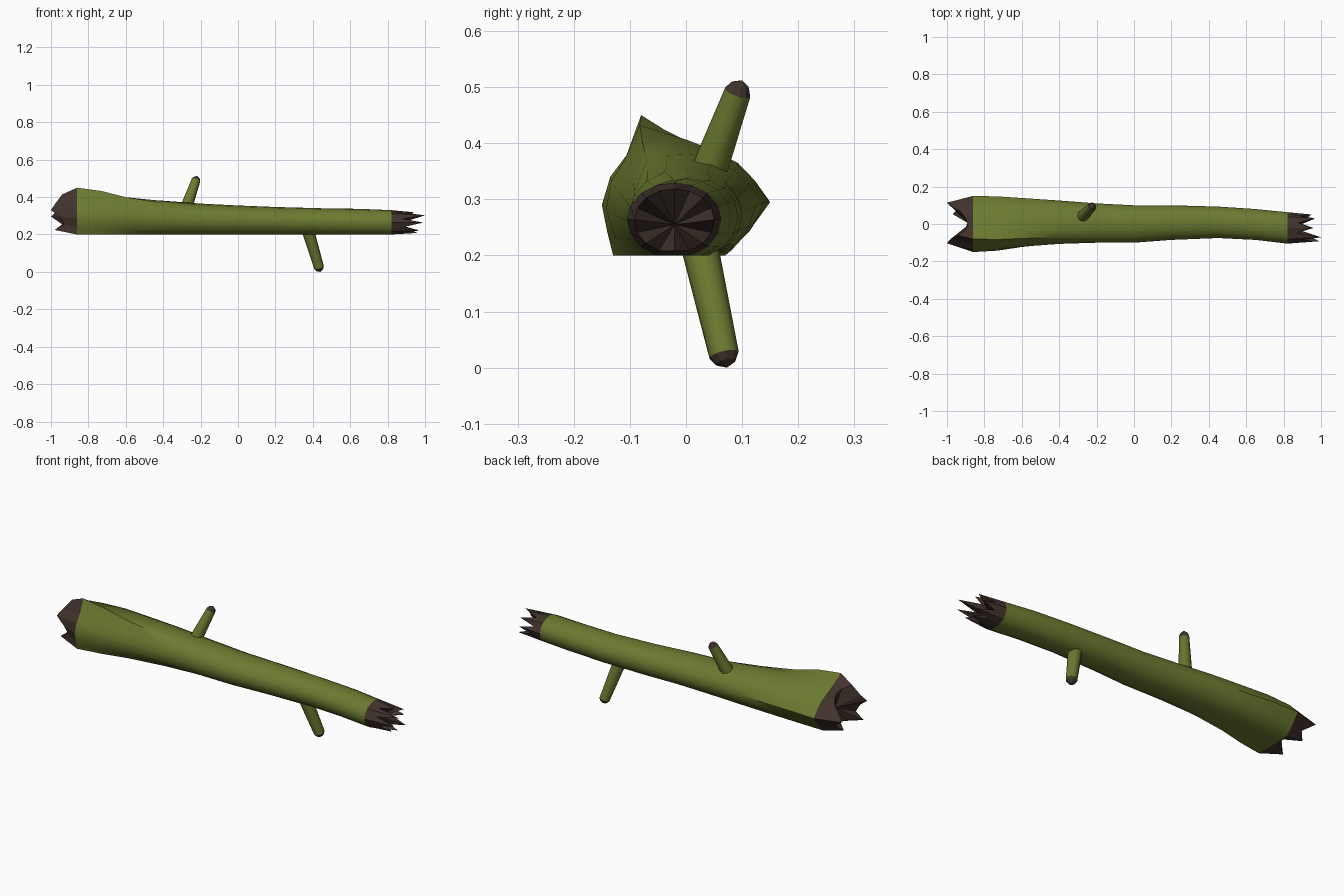
import bpy, bmesh
from math import sin, cos, pi
from mathutils import Vector

cube = bpy.data.objects.get("Cube")
if cube:
    bpy.data.objects.remove(cube)


def material(name, colour):
    mat = bpy.data.materials.new(name)
    mat.use_nodes = True
    mat.diffuse_color = colour
    bsdf = next(n for n in mat.node_tree.nodes if n.type == 'BSDF_PRINCIPLED')
    bsdf.inputs["Base Color"].default_value = colour
    bsdf.inputs["Roughness"].default_value = 0.9
    return mat


BARK = material("mossy green bark", (0.15, 0.195, 0.03, 1))
WOOD = material("dark broken wood", (0.053, 0.033, 0.026, 1))
SIDES = 16


def loft(name, rings, start, end, dark_bands):
    """Closed skin through rings, with a hub point at each end."""
    bm = bmesh.new()
    loops = [[bm.verts.new(p) for p in ring] for ring in rings]
    n = len(rings[0])
    for band, (a, b) in enumerate(zip(loops, loops[1:])):
        for i in range(n):
            j = (i + 1) % n
            f = bm.faces.new((a[i], a[j], b[j], b[i]))
            f.material_index = int(band in dark_bands)
    for hub, loop in ((start, loops[0]), (end, loops[-1])):
        v = bm.verts.new(hub)
        for i in range(n):
            f = bm.faces.new((v, loop[i], loop[(i + 1) % n]))
            f.material_index = 1
    bmesh.ops.recalc_face_normals(bm, faces=bm.faces[:])
    mesh = bpy.data.meshes.new(name)
    bm.to_mesh(mesh)
    bm.free()
    obj = bpy.data.objects.new(name, mesh)
    bpy.context.scene.collection.objects.link(obj)
    mesh.materials.append(BARK)
    mesh.materials.append(WOOD)
    bpy.ops.object.select_all(action='DESELECT')
    obj.select_set(True)
    bpy.context.view_layer.objects.active = obj
    bpy.ops.object.shade_smooth_by_angle(angle=0.75)
    for f in mesh.polygons:      # splintered wood stays faceted
        if f.material_index:
            f.use_smooth = False
    return obj


# Uneven outline (y, z) of the flared root end
root = [(.15, .295), (.12, .33), (.09, .36), (.04, .385), (0, .405), (-.04, .425),
        (-.08, .45), (-.105, .38), (-.135, .34), (-.15, .29), (-.14, .24),
        (-.13, .2), (-.06, .2), (.01, .2), (.07, .2), (.11, .24)]

# Trunk stations: x, front y, back y, top z, share of the root outline
stations = [(-.86, -.15, .15, .45, 1), (-.73, -.13, .14, .41, .75),
            (-.6, -.11, .13, .385, .45), (-.4, -.1, .12, .375, .18),
            (-.2, -.1, .11, .365, 0), (0, -.1, .1, .355, 0),
            (.2, -.085, .1, .347, 0), (.45, -.075, .093, .34, 0),
            (.65, -.085, .08, .337, 0), (.82, -.105, .063, .33, 0)]


def section(x, front, back, top, share):
    ring = []
    for i in range(SIDES):
        t = 2 * pi * i / SIDES
        y = (front + back) / 2 + (back - front) / 2 * cos(t)
        mid = (top + .2) / 2
        z = max(.2, mid + (top - mid) * sin(t) * (1 if sin(t) > 0 else 1.08))
        ring.append(Vector((x, y, z)).lerp(Vector((x, *root[i])), share))
    return ring


def teeth(ring, tips, scale, centre):
    """Copy a ring, pulled inwards, with each point moved out to its own x."""
    return [Vector((x, centre[1] + (p.y - centre[1]) * scale,
                    centre[2] + (p.z - centre[2]) * scale))
            for p, x in zip(ring, tips)]


trunk = [section(*s) for s in stations]
root_tips = [-1, -.97, -.93, -.9, -.89, -.9, -.94, -.98, -1, -.95,
             -.93, -.98, -.91, -.89, -.97, -.94]
top_tips = [.95, .87, .96, .88, .94, .87, 1, .88, .99, .89, .96, .87, .96, .88, .97, .88]
root_hub = Vector((-.88, 0, .3))
top_hub = Vector((.85, -.02, .255))
rings = ([teeth(trunk[0], root_tips, .76, root_hub)] + trunk
         + [teeth(trunk[-1], top_tips, .85, top_hub)])
loft("log_trunk", rings, root_hub, top_hub, {0, len(rings) - 2})


def branch(name, base, tip, r_base, r_tip):
    """Snapped stub with a dark, slanted point."""
    base, tip = Vector(base), Vector(tip)
    axis = (tip - base).normalized()
    u = axis.orthogonal().normalized()
    v = axis.cross(u)

    def circle(c, r):
        return [c + r * (u * cos(2 * pi * k / 10) + v * sin(2 * pi * k / 10))
                for k in range(10)]

    neck = tip - axis * .024
    loft(name, [circle(base, r_base), circle(neck, r_tip), circle(tip - axis * .01, r_tip * .7)],
         base, tip, {1})


branch("upper_branch", (-.285, .03, .32), (-.217, .1, .512), .034, .024)
branch("lower_branch", (.37, .02, .235), (.44, .073, 0), .034, .027)
